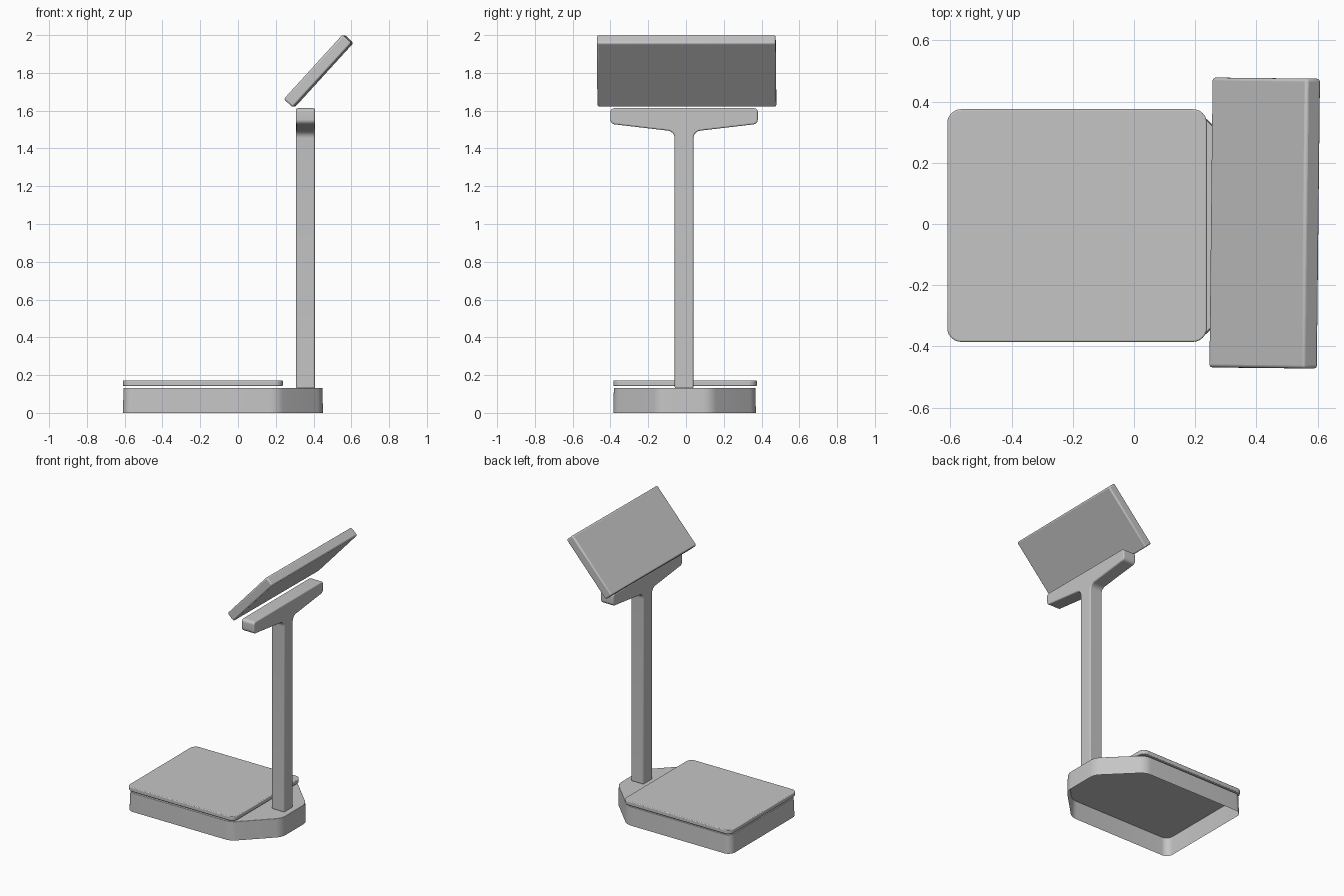
import bpy, bmesh, math
from mathutils import Vector

if "Cube" in bpy.data.objects:
    bpy.data.objects.remove(bpy.data.objects["Cube"], do_unlink=True)

GREY = (0.56, 0.56, 0.56, 1)
grey = bpy.data.materials.new("plain_grey")
grey.use_nodes = True
grey.diffuse_color = GREY
grey.node_tree.nodes["Principled BSDF"].inputs["Base Color"].default_value = GREY


def rounded(corners, steps=6):
    """Round each (a, b, radius) corner of an outline with a tangent arc."""
    out = []
    for i, (a, b, r) in enumerate(corners):
        p = Vector((a, b))
        if r == 0:
            out.append(p)
            continue
        u = (Vector(corners[i - 1][:2]) - p).normalized()
        v = (Vector(corners[(i + 1) % len(corners)][:2]) - p).normalized()
        half = u.angle(v) / 2
        centre = p + (u + v).normalized() * (r / math.sin(half))
        start = p + u * (r / math.tan(half)) - centre
        end = p + v * (r / math.tan(half)) - centre
        for k in range(steps + 1):
            out.append(centre + start.lerp(end, k / steps).normalized() * r)
    return out


def finish(name, bm, bevel):
    mesh = bpy.data.meshes.new(name)
    bm.to_mesh(mesh)
    bm.free()
    mesh.materials.append(grey)
    ob = bpy.data.objects.new(name, mesh)
    bpy.context.collection.objects.link(ob)
    mod = ob.modifiers.new("soft_edges", "BEVEL")
    mod.width = bevel
    mod.segments = 3
    mod.limit_method = "ANGLE"
    mod.angle_limit = math.radians(40)
    bpy.ops.object.select_all(action="DESELECT")
    ob.select_set(True)
    bpy.context.view_layer.objects.active = ob
    bpy.ops.object.shade_smooth_by_angle(angle=math.radians(35))
    return ob


def prism(name, outline, place, depth, bevel, top_scale=1, open_bottom=False):
    """Extrude an outline; place maps its 2D points into space."""
    bm = bmesh.new()
    bottom = bm.faces.new([bm.verts.new(place(p)) for p in outline])
    ext = bmesh.ops.extrude_face_region(bm, geom=[bottom], use_keep_orig=True)
    top = [g for g in ext["geom"] if isinstance(g, bmesh.types.BMVert)]
    for v in top:
        v.co += Vector(depth)
        v.co.x *= top_scale
        v.co.y *= top_scale
    bmesh.ops.recalc_face_normals(bm, faces=bm.faces)
    if open_bottom:
        bmesh.ops.delete(bm, geom=[bottom], context="FACES_ONLY")
    return finish(name, bm, bevel)


# Base: open-bottomed shell with cut corners behind the pillar
base = rounded([(-0.61, -0.385, 0.05), (0.21, -0.385, 0.1), (0.45, -0.145, 0.1),
                (0.45, 0.13, 0.1), (0.21, 0.37, 0.1), (-0.61, 0.37, 0.05)])
prism("base", base, lambda p: (p.x, p.y, 0), (0, 0, 0.133), 0.003,
      top_scale=0.992, open_bottom=True)

# Weighing plate
plate = rounded([(-0.61, -0.385, 0.045), (0.238, -0.385, 0.045),
                 (0.238, 0.375, 0.045), (-0.61, 0.375, 0.045)])
prism("weighing_plate", plate, lambda p: (p.x, p.y, 0.142), (0, 0, 0.03), 0.005)

# Pillar with its T-shaped head: mirrored half outline
half = [(0.05, 0.13, 0), (0.05, 1.49, 0.04), (0.39, 1.53, 0.025), (0.39, 1.613, 0.02)]
profile = rounded(half + [(-a, b, r) for a, b, r in reversed(half)])
prism("pillar_and_head", profile, lambda p: (0.307, p.x - 0.01, p.y), (0.1, 0, 0), 0.008)

# Tilted display
bm = bmesh.new()
bmesh.ops.create_cube(bm, size=1)
bmesh.ops.scale(bm, vec=(0.462, 0.947, 0.065), verts=bm.verts)
display = finish("display", bm, 0.01)
display.location = (0.427, 0.003, 1.81)
display.rotation_euler = (0, -math.atan2(0.34, 0.31), -0.011)
